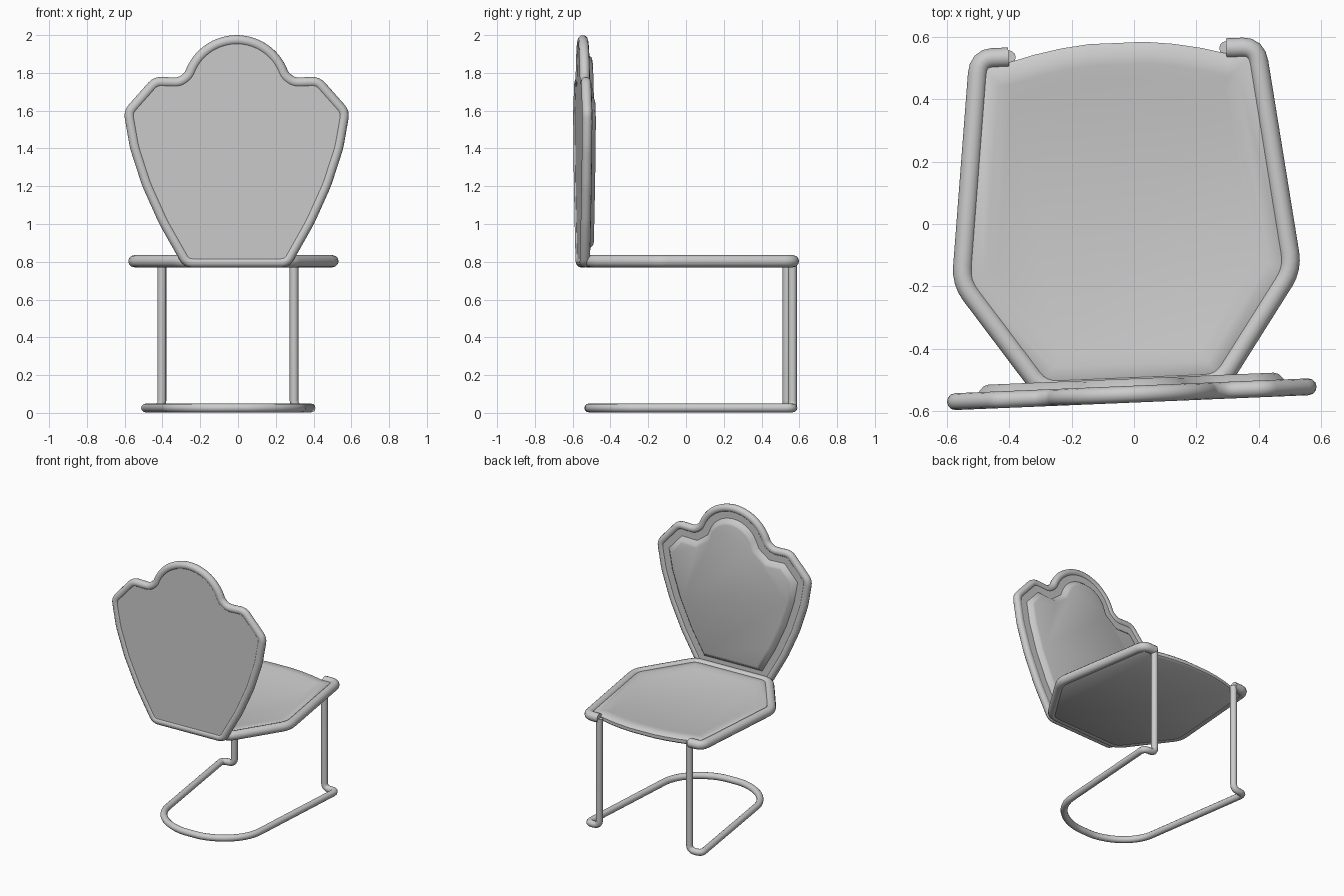
import bpy
from math import sin, cos, pi, radians
from mathutils import Vector, Matrix

cube = bpy.data.objects.get("Cube")
if cube:
    bpy.data.objects.remove(cube, do_unlink=True)

GREY = (0.6, 0.6, 0.6, 1.0)
mat = bpy.data.materials.new("light_grey")
mat.use_nodes = True
mat.diffuse_color = GREY
mat.node_tree.nodes["Principled BSDF"].inputs["Base Color"].default_value = GREY

# The whole chair stands slightly turned about its vertical axis
PLACE = Matrix.Translation((-0.03, 0, 0)) @ Matrix.Rotation(radians(2.4), 4, 'Z')


def finish(ob, angle=40):
    """Place, colour and smooth a part."""
    bpy.ops.object.select_all(action='DESELECT')
    ob.select_set(True)
    bpy.context.view_layer.objects.active = ob
    if ob.type == 'CURVE':
        bpy.ops.object.convert(target='MESH')
        ob = bpy.context.object
    ob.data.transform(PLACE)
    ob.data.materials.clear()
    ob.data.materials.append(mat)
    bpy.ops.object.shade_smooth_by_angle(angle=radians(angle))


def rounded(pts, r, closed=False):
    """Replace the corners of a path with small bends."""
    pts = [Vector(p) for p in pts]
    out = []
    for i, p in enumerate(pts):
        if not closed and i in (0, len(pts) - 1):
            out.append(p)
            continue
        a, b = pts[i - 1] - p, pts[(i + 1) % len(pts)] - p
        s = p + a.normalized() * min(r, a.length * 0.45)
        e = p + b.normalized() * min(r, b.length * 0.45)
        for k in range(5):
            t = k / 4
            out.append(s * (1 - t) ** 2 + p * 2 * t * (1 - t) + e * t * t)
    return out


def tube(name, pts, r, closed=False):
    cu = bpy.data.curves.new(name, 'CURVE')
    cu.dimensions = '3D'
    cu.bevel_depth = r
    cu.bevel_resolution = 4
    cu.use_fill_caps = True
    sp = cu.splines.new('POLY')
    sp.points.add(len(pts) - 1)
    for q, p in zip(sp.points, pts):
        q.co = (*p, 1)
    sp.use_cyclic_u = closed
    ob = bpy.data.objects.new(name, cu)
    bpy.context.collection.objects.link(ob)
    finish(ob)


def inset(pts, d):
    """Offset a counter-clockwise 2D outline inwards."""
    out = []
    for i, p in enumerate(pts):
        u = (p - pts[i - 1]).normalized()
        v = (pts[(i + 1) % len(pts)] - p).normalized()
        n = Vector((-u.y - v.y, u.x + v.x))
        out.append(p + n * (d / max(0.3, 1 + u.dot(v))))
    return out


def loft(name, rings):
    """Solid through matching rings of 3D points, capped at both ends."""
    n = len(rings[0])
    faces = [tuple(reversed(range(n)))]
    faces.append(tuple(range(n * (len(rings) - 1), n * len(rings))))
    for k in range(len(rings) - 1):
        for i in range(n):
            j = (i + 1) % n
            faces.append((k * n + i, k * n + j, k * n + n + j, k * n + n + i))
    me = bpy.data.meshes.new(name)
    me.from_pydata([tuple(p) for ring in rings for p in ring], [], faces)
    ob = bpy.data.objects.new(name, me)
    bpy.context.collection.objects.link(ob)
    finish(ob)


def mirrored(half):
    """Complete a half path (+x side) with its mirror image, in order."""
    return half + [(-p[0], *p[1:]) for p in reversed(half)]


# Shell-shaped backrest outline, as x and z
R = 0.027
half = [(0.28, 0.77), (0.41, 1.0), (0.50, 1.2), (0.565, 1.4), (0.60, 1.6),
        (0.44, 1.78), (0.31, 1.775)]
half += [(0.29 * cos(a), 1.71 + 0.29 * sin(a))
         for a in (0.32 + k * (pi / 2 - 0.36) / 9 for k in range(10))]
outline = inset([Vector(p) for p in mirrored(half)], R)
BACK_Y = -0.547


def back_ring(d, y):
    return [Vector((p.x, y, p.y)) for p in inset(outline, d)]


tube("backrest_rim", rounded(back_ring(0, BACK_Y), 0.03, True), R, True)
loft("backrest_panel", [back_ring(0.0, BACK_Y + 0.018), back_ring(0.0, BACK_Y - 0.018)])
loft("backrest_cushion", [back_ring(0.105, BACK_Y + 0.05), back_ring(0.09, BACK_Y + 0.045),
                          back_ring(0.06, BACK_Y + 0.01)])

# Seat: rim tube hooking inwards over the legs
SEAT_Z, LEG_X, FRONT_Y = 0.803, 0.35, 0.55
rim = [(LEG_X, FRONT_Y, SEAT_Z), (0.445, FRONT_Y, SEAT_Z),
       (0.53, -0.165, SEAT_Z), (0.285, -0.52, SEAT_Z)]
tube("seat_rim", rounded(mirrored(rim), 0.05), 0.032)

# Seat panel with a bowed front edge
side = [(0.285, -0.52), (0.53, -0.165), (0.445, 0.53)]
bow = [(x, 0.585 - 0.42 * x * x) for x in (0.36, 0.27, 0.18, 0.09)]
seat = [Vector(p) for p in mirrored(side + bow)]
levels = [(0.012, 0.775), (0.0, 0.785), (0.0, 0.808), (0.015, 0.82), (0.07, 0.822),
          (0.11, 0.812)]
loft("seat_panel", [[(p.x, p.y, z) for p in inset(seat, d)] for d, z in levels])

# Cantilever frame: both legs and the U-shaped floor loop in one bent tube
FLOOR_Z = 0.026
frame = [(LEG_X, FRONT_Y, SEAT_Z), (LEG_X, FRONT_Y, FLOOR_Z), (0.443, FRONT_Y, FLOOR_Z)]
frame += [(0.36 * cos(a), -0.22 - 0.30 * sin(a), FLOOR_Z)
          for a in (k * pi / 2 / 8 for k in range(8))]
tube("leg_frame", rounded(mirrored(frame), 0.04), 0.023)
